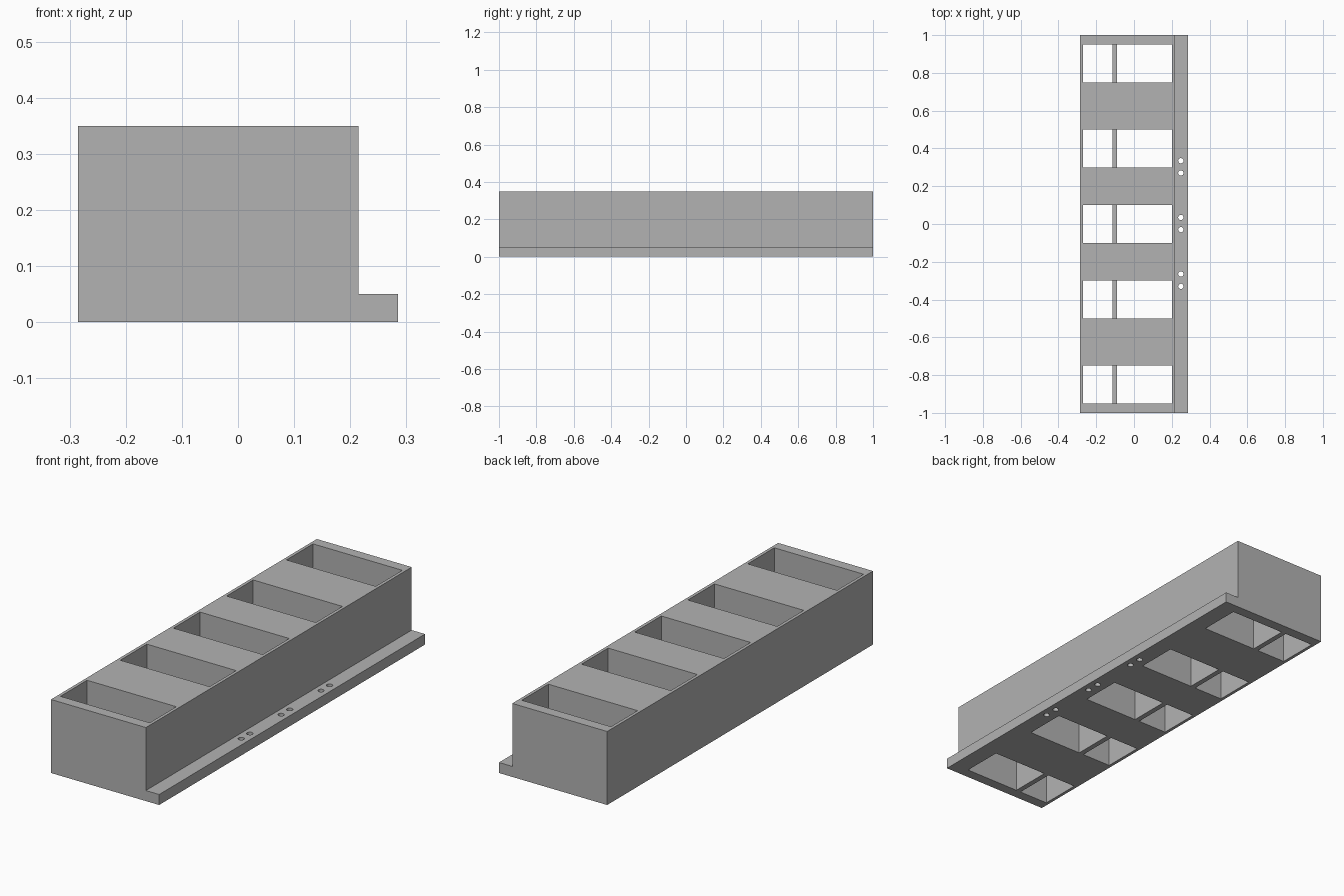
import bpy, bmesh, math
from mathutils import Matrix

if "Cube" in bpy.data.objects:
    bpy.data.objects.remove(bpy.data.objects["Cube"])

grey = bpy.data.materials.new("plain grey")
grey.diffuse_color = (0.45, 0.45, 0.45, 1)
grey.use_nodes = True
grey.node_tree.nodes["Principled BSDF"].inputs["Base Color"].default_value = grey.diffuse_color


def make_object(name, bm):
    bmesh.ops.recalc_face_normals(bm, faces=bm.faces)
    mesh = bpy.data.meshes.new(name)
    bm.to_mesh(mesh)
    bm.free()
    mesh.materials.append(grey)
    obj = bpy.data.objects.new(name, mesh)
    bpy.context.collection.objects.link(obj)
    return obj


def add_box(bm, x0, x1, y0, y1, z0, z1):
    place = Matrix.Translation(((x0 + x1) / 2, (y0 + y1) / 2, (z0 + z1) / 2))
    size = Matrix.Diagonal((x1 - x0, y1 - y0, z1 - z0, 1))
    bmesh.ops.create_cube(bm, size=1, matrix=place @ size)


# Block with mounting ledge: L-shaped profile swept along y
bm = bmesh.new()
profile = [(-0.285, 0), (0.285, 0), (0.285, 0.05),
           (0.215, 0.05), (0.215, 0.35), (-0.285, 0.35)]
end = bm.faces.new([bm.verts.new((x, -1, z)) for x, z in profile])
sweep = bmesh.ops.extrude_face_region(bm, geom=[end])
bmesh.ops.translate(bm, vec=(0, 2, 0),
                    verts=[v for v in sweep["geom"] if isinstance(v, bmesh.types.BMVert)])
block = make_object("slotted_block", bm)

# Cutter: five through slots, each leaving a low divider, and six screw holes
DIVIDER_TOP = 0.2
bm = bmesh.new()
for y in (-0.85, -0.4, 0, 0.4, 0.85):
    # Inverted U section, so that the divider stays standing in the slot
    section = [(-0.27, -0.1), (-0.115, -0.1), (-0.115, DIVIDER_TOP), (-0.09, DIVIDER_TOP),
               (-0.09, -0.1), (0.2, -0.1), (0.2, 0.45), (-0.27, 0.45)]
    face = bm.faces.new([bm.verts.new((x, y - 0.1, z)) for x, z in section])
    sweep = bmesh.ops.extrude_face_region(bm, geom=[face])
    bmesh.ops.translate(bm, vec=(0, 0.2, 0),
                        verts=[v for v in sweep["geom"] if isinstance(v, bmesh.types.BMVert)])
for pair in (-0.3, 0, 0.3):
    for side in (-0.0325, 0.0325):
        bmesh.ops.create_cone(bm, cap_ends=True, segments=24, radius1=0.014, radius2=0.014,
                              depth=0.2, matrix=Matrix.Translation((0.248, pair + 0.0025 + side, 0.03)))
cutter = make_object("slot_and_hole_cutter", bm)
cutter.hide_render = True
cutter.hide_viewport = False

cut = block.modifiers.new("slots and holes", 'BOOLEAN')
cut.operation = 'DIFFERENCE'
cut.solver = 'EXACT'
cut.object = cutter

# Bake the cut and drop the cutter
bpy.context.view_layer.objects.active = block
block.select_set(True)
bpy.ops.object.modifier_apply(modifier=cut.name)
bpy.data.objects.remove(cutter)
bpy.ops.object.shade_smooth_by_angle(angle=math.radians(30))
